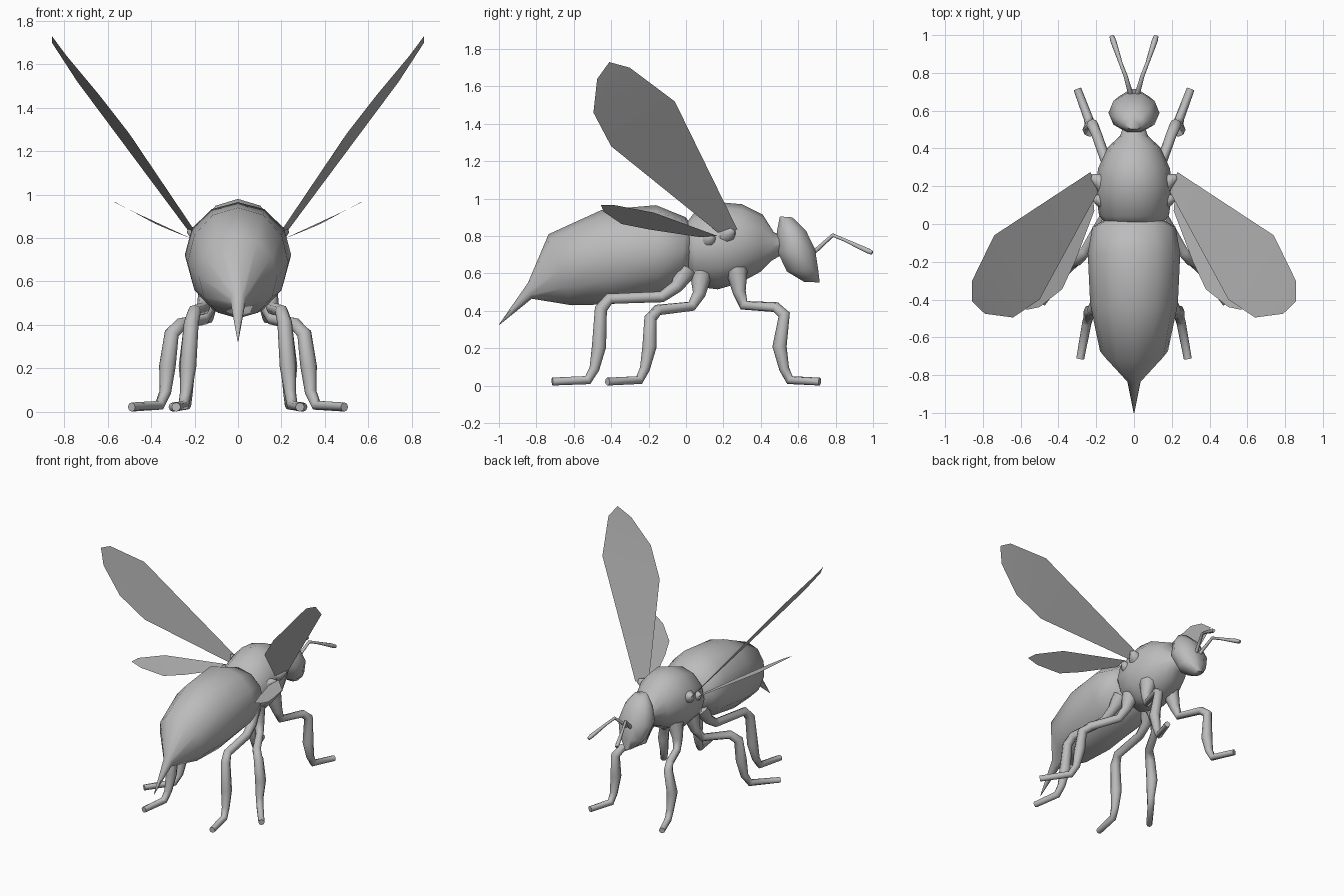
import bpy, bmesh
from math import sin, cos, pi
from mathutils import Vector

if "Cube" in bpy.data.objects:
    bpy.data.objects.remove(bpy.data.objects["Cube"])

GREY = (0.5, 0.5, 0.5, 1)
grey = bpy.data.materials.new("plain_grey")
grey.use_nodes = True
grey.diffuse_color = GREY
grey.node_tree.nodes["Principled BSDF"].inputs["Base Color"].default_value = GREY


def finish(name, bm, angle=1.0):
    bmesh.ops.recalc_face_normals(bm, faces=bm.faces)
    mesh = bpy.data.meshes.new(name)
    bm.to_mesh(mesh)
    bm.free()
    mesh.materials.append(grey)
    obj = bpy.data.objects.new(name, mesh)
    bpy.context.collection.objects.link(obj)
    bpy.ops.object.select_all(action='DESELECT')
    obj.select_set(True)
    bpy.context.view_layer.objects.active = obj
    bpy.ops.object.shade_smooth_by_angle(angle=angle)
    return obj


def loft(name, rings, angle=1.0):
    """Skin a list of equal-sized point rings and cap both ends."""
    bm = bmesh.new()
    loops = [[bm.verts.new(p) for p in ring] for ring in rings]
    n = len(loops[0])
    for a, b in zip(loops, loops[1:]):
        for i in range(n):
            j = (i + 1) % n
            bm.faces.new((a[i], a[j], b[j], b[i]))
    bm.faces.new(loops[0])
    bm.faces.new(loops[-1])
    return finish(name, bm, angle)


def body(name, sections, sides=12):
    """Sections: top (y, z), bottom (y, z), half width."""
    rings = []
    for yt, zt, yb, zb, w in sections:
        top, low = Vector((0, yt, zt)), Vector((0, yb, zb))
        mid, half = (top + low) / 2, (top - low) / 2
        rings.append([mid + half * sin(a) + Vector((w * cos(a), 0, 0))
                      for a in (2 * pi * i / sides for i in range(sides))])
    return loft(name, rings, 1.2)


def tube(name, path, side, sides=8):
    """Path: x, y, z, radius; side mirrors x."""
    pts = [Vector((side * x, y, z)) for x, y, z, r in path]
    rings = []
    for i, p in enumerate(pts):
        before = (p - pts[i - 1]).normalized() if i else Vector()
        after = (pts[i + 1] - p).normalized() if i < len(pts) - 1 else Vector()
        t = (before + after).normalized()
        u = Vector((1, 0, 0))
        u = (u - t * u.dot(t)).normalized()
        v = t.cross(u)
        r = path[i][3]
        rings.append([p + (u * cos(a) + v * sin(a)) * r
                      for a in (2 * pi * k / sides for k in range(sides))])
    return loft(name, rings, 1.2)


def wing(name, outline, side):
    """Thin sheet from leading and trailing edges joined in strips."""
    bm = bmesh.new()
    vs = [bm.verts.new((side * x, y, z)) for x, y, z in outline]
    lo, hi = 0, len(vs) - 1
    while hi - lo > 2:
        bm.faces.new((vs[lo], vs[lo + 1], vs[hi - 1], vs[hi]))
        lo, hi = lo + 1, hi - 1
    if hi - lo == 2:
        bm.faces.new(vs[lo:hi + 1])
    return finish(name, bm)


# Abdomen with stinger
body("abdomen", [
    (-1.0, .327, -1.0, .323, .002), (-.845, .55, -.825, .465, .035),
    (-.735, .81, -.61, .43, .18), (-.45, .94, -.4, .435, .232),
    (-.16, .965, -.15, .48, .245), (0, .9, -.03, .55, .22),
    (.05, .82, .03, .62, .12)])

# Thorax and neck
body("thorax", [
    (-.02, .84, .0, .62, .14), (.04, .92, .05, .53, .185),
    (.19, .98, .17, .515, .205), (.3, .97, .29, .55, .19),
    (.41, .915, .4, .61, .14), (.47, .82, .46, .67, .075),
    (.53, .8, .53, .71, .05)])

# Head, stacked from crown to jaw
body("head", [
    (.57, .9, .5, .905, .05), (.645, .83, .483, .83, .105),
    (.695, .73, .482, .72, .135), (.71, .63, .535, .61, .1),
    (.717, .552, .63, .555, .03)], 10)

# Legs: hip to knee to ankle to toe
LEGS = {
    "front_leg": [(.1, .27, .62, .06), (.13, .285, .5, .035), (.14, .31, .43, .028),
                  (.2, .48, .42, .028), (.22, .525, .38, .032), (.235, .5, .21, .038),
                  (.235, .525, .09, .027), (.24, .555, .03, .025), (.3, .715, .022, .021)],
    "middle_leg": [(.1, .08, .6, .06), (.13, .07, .49, .035), (.16, .03, .425, .028),
                   (.26, -.15, .405, .03), (.305, -.19, .36, .034), (.325, -.195, .21, .038),
                   (.335, -.22, .09, .027), (.36, -.25, .03, .025), (.49, -.42, .022, .021)],
    "rear_leg": [(.12, .0, .62, .06), (.15, -.05, .53, .035), (.16, -.13, .475, .03),
                 (.2, -.41, .465, .03), (.215, -.455, .41, .034), (.23, -.465, .21, .038),
                 (.24, -.49, .09, .027), (.25, -.525, .03, .025), (.285, -.715, .022, .021)],
}
FEELER = [(.015, .68, .71, .014), (.045, .785, .805, .011),
          (.07, .85, .778, .01), (.11, .97, .722, .016), (.118, .995, .71, .012)]
FORE_WING = [(.23, .275, .835), (.74, -.06, 1.52), (.857, -.3, 1.7), (.857, -.41, 1.73),
             (.79, -.475, 1.64), (.64, -.495, 1.46), (.5, -.4, 1.28), (.19, .17, .82)]
HIND_WING = [(.22, .17, .8), (.49, -.17, .925), (.565, -.38, .965), (.57, -.455, .965),
             (.5, -.44, .93), (.38, -.345, .865), (.31, -.195, .835), (.21, .07, .795)]
FORE_JOINT = [(.13, .2, .8, .07), (.19, .23, .815, .04), (.225, .25, .835, .016)]
HIND_JOINT = [(.13, .12, .77, .06), (.19, .13, .785, .032), (.22, .14, .8, .012)]

for label, s in (("left", 1), ("right", -1)):
    for part, path in LEGS.items():
        tube(f"{label}_{part}", path, s)
    tube(f"{label}_antenna", FEELER, s, 6)
    tube(f"{label}_fore_wing_joint", FORE_JOINT, s)
    tube(f"{label}_hind_wing_joint", HIND_JOINT, s)
    wing(f"{label}_fore_wing", FORE_WING, s)
    wing(f"{label}_hind_wing", HIND_WING, s)
